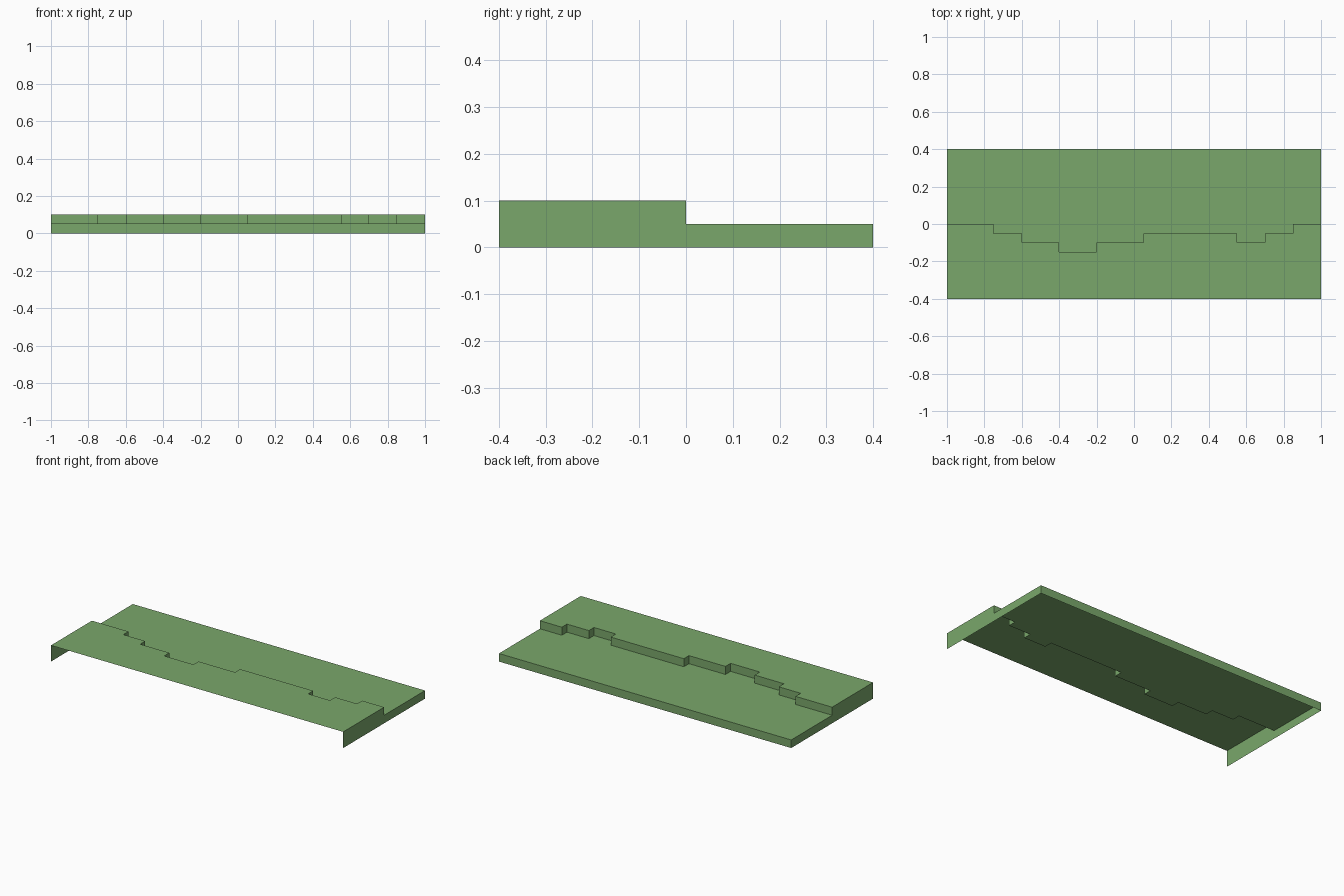
import bpy, bmesh

if "Cube" in bpy.data.objects:
    bpy.data.objects.remove(bpy.data.objects["Cube"])

HALF_X, HALF_Y = 1.0, 0.4
LOW, HIGH = 0.05, 0.1

grass = bpy.data.materials.new("grass_green")
grass.diffuse_color = (0.195, 0.39, 0.147, 1)
grass.use_nodes = True
grass.node_tree.nodes["Principled BSDF"].inputs["Base Color"].default_value = grass.diffuse_color

# Stepped ledge line: (end x of each run, y of that run), from left to right
runs = [(-0.75, 0), (-0.6, -0.05), (-0.4, -0.1), (-0.2, -0.15), (0.05, -0.1),
        (0.55, -0.05), (0.7, -0.1), (0.85, -0.05), (HALF_X, 0)]
ledge = []
x = -HALF_X
for end, y in runs:
    ledge += [(x, y), (end, y)]
    x = end


def make_part(name, polygons):
    """One open sheet part from a list of polygons, wound outwards."""
    bm = bmesh.new()
    for poly in polygons:
        bm.faces.new([bm.verts.new(p) for p in poly])
    bmesh.ops.remove_doubles(bm, verts=bm.verts, dist=1e-5)
    mesh = bpy.data.meshes.new(name)
    bm.to_mesh(mesh)
    bm.free()
    mesh.materials.append(grass)
    obj = bpy.data.objects.new(name, mesh)
    bpy.context.collection.objects.link(obj)


# Upper terrace in front of the ledge
make_part("upper_terrace", [
    [(-HALF_X, -HALF_Y, HIGH), (HALF_X, -HALF_Y, HIGH)]
    + [(px, py, HIGH) for px, py in reversed(ledge)]])

# Lower terrace behind the ledge
make_part("lower_terrace", [
    [(px, py, LOW) for px, py in ledge]
    + [(HALF_X, HALF_Y, LOW), (-HALF_X, HALF_Y, LOW)]])

# Risers along the ledge, facing the lower terrace
make_part("ledge_risers", [
    [(*b, LOW), (*a, LOW), (*a, HIGH), (*b, HIGH)]
    for a, b in zip(ledge, ledge[1:])])

# Stepped end walls; front and underside stay open
profile = [(-HALF_Y, 0), (HALF_Y, 0), (HALF_Y, LOW), (0, LOW), (0, HIGH), (-HALF_Y, HIGH)]
make_part("right_wall", [[(HALF_X, y, z) for y, z in profile]])
make_part("left_wall", [[(-HALF_X, y, z) for y, z in reversed(profile)]])

# Back wall
make_part("back_wall", [[(HALF_X, HALF_Y, 0), (-HALF_X, HALF_Y, 0),
                         (-HALF_X, HALF_Y, LOW), (HALF_X, HALF_Y, LOW)]])
